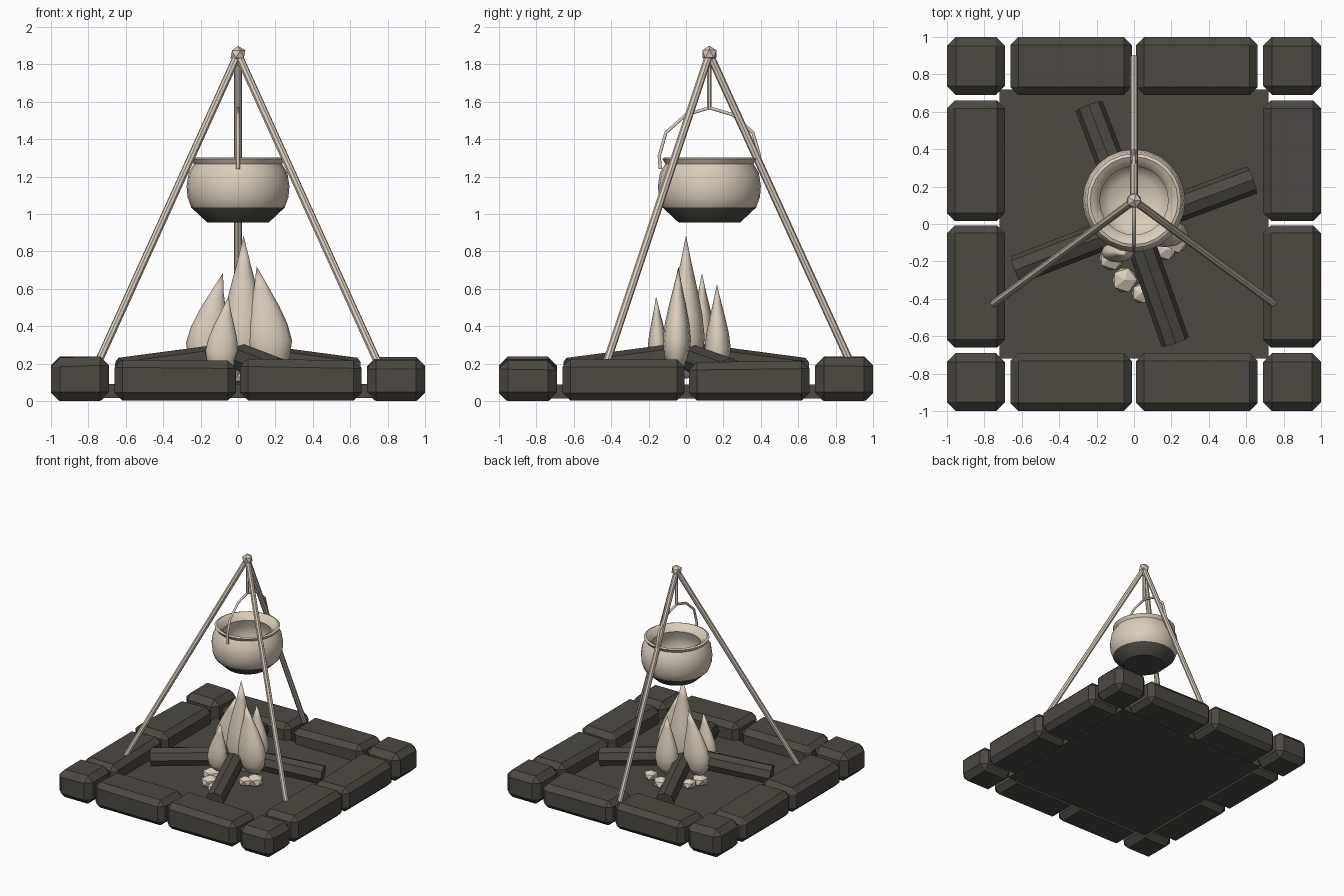
import bpy, bmesh, math, random
from mathutils import Vector

if "Cube" in bpy.data.objects:
    bpy.data.objects.remove(bpy.data.objects["Cube"])

random.seed(4)


def material(name, rgb):
    m = bpy.data.materials.new(name)
    m.diffuse_color = (*rgb, 1)
    m.use_nodes = True
    m.node_tree.nodes["Principled BSDF"].inputs["Base Color"].default_value = m.diffuse_color
    return m


DARK = material("dark stone", (0.074, 0.067, 0.055))
PALE = material("pale beige", (0.70, 0.61, 0.50))


def finish(bm, name, mats, smooth=None):
    bmesh.ops.recalc_face_normals(bm, faces=bm.faces)
    me = bpy.data.meshes.new(name)
    bm.to_mesh(me)
    bm.free()
    ob = bpy.data.objects.new(name, me)
    bpy.context.collection.objects.link(ob)
    for m in mats:
        me.materials.append(m)
    if smooth:
        bpy.ops.object.select_all(action='DESELECT')
        ob.select_set(True)
        bpy.context.view_layer.objects.active = ob
        bpy.ops.object.shade_smooth_by_angle(angle=math.radians(smooth))
    return ob


def block(name, x0, x1, y0, y1, z0, z1, bevel=0, jitter=0):
    bm = bmesh.new()
    bmesh.ops.create_cube(bm, size=1)
    for v in bm.verts:
        top = v.co.z > 0
        v.co = ((x0 + x1) / 2 + v.co.x * (x1 - x0),
                (y0 + y1) / 2 + v.co.y * (y1 - y0),
                z1 + random.uniform(-jitter, jitter) if top else z0)
    if bevel:
        bmesh.ops.bevel(bm, geom=bm.edges[:], offset=bevel, segments=1, affect='EDGES')
    return finish(bm, name, [DARK])


def rod(name, a, b, r, sides, mat):
    a, b = Vector(a), Vector(b)
    bm = bmesh.new()
    bmesh.ops.create_cone(bm, cap_ends=True, segments=sides, radius1=r, radius2=r,
                          depth=(b - a).length)
    q = (b - a).to_track_quat('Z', 'Y')
    for v in bm.verts:
        v.co = q @ v.co + (a + b) / 2
    return finish(bm, name, [mat])


def loft(bm, rings, sides):
    """Join rings given as (centre, x radius, y radius); zero radius makes a point."""
    loops = []
    for c, rx, ry in rings:
        if rx == 0:
            loops.append([bm.verts.new(c)] * sides)
        else:
            loops.append([bm.verts.new((c[0] + rx * math.cos(t), c[1] + ry * math.sin(t), c[2]))
                          for t in (2 * math.pi * i / sides for i in range(sides))])
    for la, lb in zip(loops, loops[1:]):
        for i in range(sides):
            j = (i + 1) % sides
            bm.faces.new(list(dict.fromkeys((la[i], la[j], lb[j], lb[i]))))


def pebble(name, pos, r, squash=1.0):
    bm = bmesh.new()
    bmesh.ops.create_icosphere(bm, subdivisions=1, radius=r)
    for v in bm.verts:
        v.co = Vector(pos) + Vector((v.co.x, v.co.y, v.co.z * squash))
    return finish(bm, name, [PALE])


# Hearth floor and the ring of chamfered stones
block("hearth_floor", -0.72, 0.72, -0.72, 0.72, 0.015, 0.09)
for sx in (-1, 1):
    for sy in (-1, 1):
        xs, ys = sorted((sx * 0.69, sx)), sorted((sy * 0.69, sy))
        block("corner_stone", *xs, *ys, 0, 0.22 if sx > 0 > sy else 0.235, 0.048, 0.006)
        along = sorted((sx * 0.012, sx * 0.66))
        block("edge_stone", *along, *ys, 0.003, 0.215, 0.042, 0.014)
        along = sorted((sy * 0.012 + 0.005, sy * 0.66))
        block("side_stone", *xs, *along, 0.003, 0.215, 0.042, 0.014)

# Logs leaning on each other at the centre
for x, y in ((-0.24, 0.63), (0.63, 0.235), (-0.63, -0.245), (0.22, -0.63)):
    rod("log", (x * 0.04, y * 0.04, 0.235), (x, y, 0.155), 0.077, 8, DARK)

# Flames: base centre, tip, x radius, y radius
FLAMES = [((0.03, 0.0, 0.12), (0.03, 0.0, 0.885), 0.12, 0.10),
          ((0.17, -0.05, 0.16), (0.10, -0.04, 0.72), 0.125, 0.075),
          ((-0.17, 0.09, 0.16), (-0.08, 0.085, 0.685), 0.115, 0.07),
          ((-0.09, -0.15, 0.15), (-0.05, -0.16, 0.56), 0.088, 0.055),
          ((0.06, 0.17, 0.14), (0.06, 0.165, 0.625), 0.10, 0.07)]
SHAPE = [(0, 0), (0.02, 0.45), (0.13, 0.86), (0.29, 1.0), (0.45, 0.87),
         (0.62, 0.62), (0.8, 0.31), (1, 0)]
for base, tip, rx, ry in FLAMES:
    bm = bmesh.new()
    rings = []
    for t, w in SHAPE:
        c = Vector(base).lerp(Vector(tip), t)
        lean = t * t
        c.x = base[0] + (tip[0] - base[0]) * lean
        c.y = base[1] + (tip[1] - base[1]) * lean
        rings.append((c, rx * w, ry * w))
    loft(bm, rings, 12)
    finish(bm, "flame", [PALE], 50)

# Pale embers around the fire
for x, y, r in ((-0.05, -0.30, 0.075), (0.04, -0.37, 0.06), (-0.12, -0.18, 0.075),
                (0.22, -0.09, 0.075), (0.17, -0.14, 0.06), (-0.20, 0.10, 0.07),
                (-0.17, 0.20, 0.06), (0.02, 0.30, 0.07), (0.16, 0.24, 0.06)):
    pebble("ember", (x, y, 0.125), r, 0.7)

# Tripod
TOP = Vector((0, 0.125, 1.855))
for foot in ((-0.755, -0.43, 0.19), (0.755, -0.43, 0.19), (0, 0.885, 0.19)):
    rod("tripod_leg", TOP, foot, 0.021, 8, PALE)
pebble("tripod_knot", TOP, 0.044)
rod("hook_rod", TOP, (0, 0.125, 1.56), 0.012, 6, PALE)

# Cauldron: one lathe profile, outside then inside, with a dark base
PROFILE = [(0, 0.955), (0.165, 0.955), (0.25, 1.035), (0.270, 1.09), (0.275, 1.15),
           (0.264, 1.22), (0.235, 1.268), (0.252, 1.295), (0.235, 1.302), (0.205, 1.285),
           (0.183, 1.25), (0.205, 1.19), (0.215, 1.13), (0.19, 1.05), (0.13, 1.0), (0, 0.985)]
bm = bmesh.new()
loft(bm, [(Vector((0, 0.125, z)), r, r) for r, z in PROFILE], 24)
pot = finish(bm, "cauldron", [PALE, DARK], 35)
for p in pot.data.polygons:
    if p.center.z < 1.036 and p.normal.z < -0.3:
        p.material_index = 1

# Bail handle, a bent wire
HALF = [(-0.262, 1.24), (-0.268, 1.31), (-0.232, 1.435), (-0.125, 1.53)]
pts = HALF + [(0, 1.567)] + [(-y, z) for y, z in reversed(HALF)]
curve = bpy.data.curves.new("handle_path", 'CURVE')
curve.dimensions = '3D'
curve.bevel_depth = 0.010
curve.bevel_resolution = 1
curve.use_fill_caps = True
spline = curve.splines.new('POLY')
spline.points.add(len(pts) - 1)
for p, (y, z) in zip(spline.points, pts):
    p.co = (0, 0.125 + y, z, 1)
curve.materials.append(PALE)
handle = bpy.data.objects.new("handle", curve)
bpy.context.collection.objects.link(handle)
